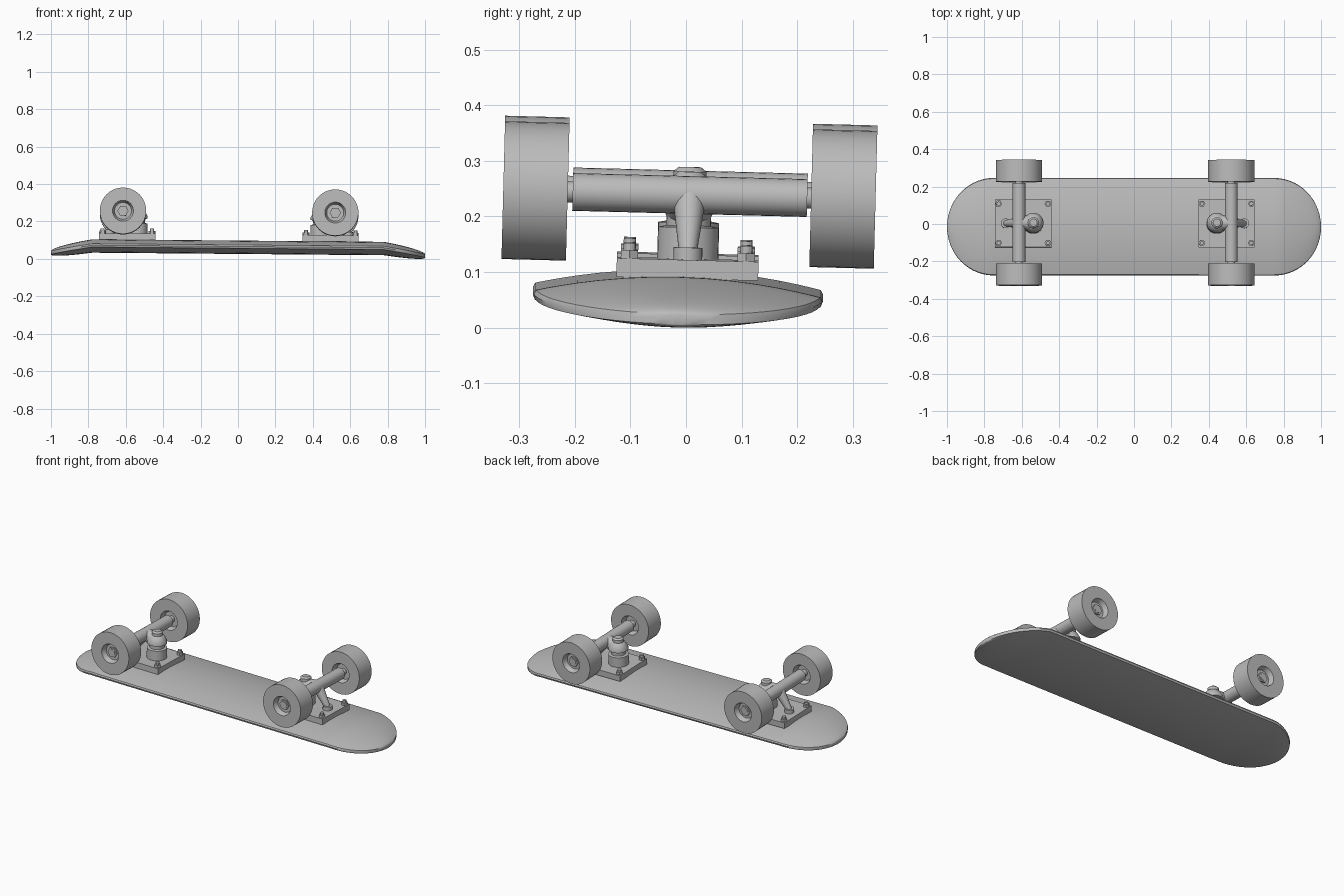
import bpy, bmesh, math
from mathutils import Matrix, Vector

if "Cube" in bpy.data.objects:
    bpy.data.objects.remove(bpy.data.objects["Cube"])

grey = bpy.data.materials.new("plain_grey")
grey.diffuse_color = (0.5, 0.5, 0.5, 1)
grey.use_nodes = True
grey.node_tree.nodes["Principled BSDF"].inputs["Base Color"].default_value = grey.diffuse_color

# the whole board rests slightly tilted
TILT = Matrix.Rotation(math.radians(-1.5), 4, 'X') @ Matrix.Rotation(math.radians(0.5), 4, 'Y')


def finish(bm, name, matrix=Matrix(), angle=30):
    bmesh.ops.recalc_face_normals(bm, faces=bm.faces)
    me = bpy.data.meshes.new(name)
    bm.to_mesh(me)
    bm.free()
    me.materials.append(grey)
    ob = bpy.data.objects.new(name, me)
    bpy.context.collection.objects.link(ob)
    ob.matrix_world = TILT @ matrix
    bpy.ops.object.select_all(action='DESELECT')
    ob.select_set(True)
    bpy.context.view_layer.objects.active = ob
    bpy.ops.object.shade_smooth_by_angle(angle=math.radians(angle))
    return ob


def lathe(name, profile, matrix, seg=32, closed=False):
    """Spin (radius, height) points around z."""
    bm = bmesh.new()
    pts = profile + profile[:1] if closed else profile
    vs = [bm.verts.new((r, 0, z)) for r, z in pts]
    es = [bm.edges.new(p) for p in zip(vs, vs[1:])]
    bmesh.ops.spin(bm, geom=vs + es, cent=(0, 0, 0), axis=(0, 0, 1),
                   angle=math.tau, steps=seg, use_duplicate=False)
    bmesh.ops.remove_doubles(bm, verts=bm.verts, dist=1e-5)
    return finish(bm, name, matrix)


def rod(name, a, b, ra, rb, seg=24):
    """Tapered solid rod between two points."""
    a, b = Vector(a), Vector(b)
    d = b - a
    m = Matrix.Translation(a) @ d.to_track_quat('Z', 'Y').to_matrix().to_4x4()
    return lathe(name, [(0, 0), (ra, 0), (rb, d.length), (0, d.length)], m, seg)


def box(name, centre, size):
    bm = bmesh.new()
    bmesh.ops.create_cube(bm, size=1)
    bmesh.ops.scale(bm, vec=size, verts=bm.verts)
    return finish(bm, name, Matrix.Translation(centre))


# deck: crowned cross-sections along the length, bent down at both rounded ends
def deck():
    bm = bmesh.new()
    end = [0.75 + 0.25 * math.sin(math.pi / 2 * i / 14) for i in range(15)]
    end[-1] = 0.9999
    xs = [-x for x in reversed(end)] + [-0.4, 0, 0.4] + end
    n = 16
    rings = []
    for x in xs:
        t = max(0, (abs(x) - 0.75) / 0.25)
        w = math.sqrt(1 - t * t)
        e = 0.055 - 0.035 * max(0, (abs(x) - 0.78) / 0.22)
        vs = [-math.cos(math.pi * i / n) for i in range(n + 1)]
        pts = [(v, 0.008 + 0.03 * (1 - v * v) * w) for v in vs]
        pts += [(1 + 0.015, 0)]
        pts += [(v, -0.010 - 0.023 * (1 - v * v) * w) for v in reversed(vs)]
        pts += [(-1 - 0.015, 0)]
        rings.append([bm.verts.new((x, -0.016 + 0.257 * w * v, e + z)) for v, z in pts])
    for a, b in zip(rings, rings[1:]):
        for i in range(len(a)):
            j = (i + 1) % len(a)
            bm.faces.new((a[i], a[j], b[j], b[i]))
    bm.faces.new(rings[0])
    bm.faces.new(rings[-1])
    finish(bm, "deck", angle=40)


deck()

WHEEL = [(0.018, -0.03), (0.045, -0.03), (0.056, -0.058), (0.124, -0.058),
         (0.124, 0.058), (0.056, 0.058), (0.045, 0.03), (0.018, 0.03)]
KINGPIN = [(0, 0.12), (0.055, 0.12), (0.055, 0.18), (0.04, 0.183), (0.04, 0.205),
           (0.054, 0.207), (0.054, 0.222), (0.038, 0.25), (0.03, 0.255),
           (0.03, 0.272), (0.02, 0.28), (0, 0.28)]
AXLE_Z = 0.239

# trucks: side is -1 for the left truck, 1 for the right
for label, side, ax, plate_x in (("left", -1, -0.617, -0.593), ("right", 1, 0.518, 0.494)):
    box(label + "_base_plate", (plate_x, 0, 0.106), (0.30, 0.255, 0.034))
    for dx in (-0.132, 0.132):
        for y in (-0.105, 0.105):
            p = (plate_x + dx, y)
            rod(label + "_bolt", (*p, 0.12), (*p, 0.138), 0.018, 0.018, 6)
            rod(label + "_bolt_tip", (*p, 0.138), (*p, 0.15), 0.011, 0.011, 12)
    lathe(label + "_kingpin", KINGPIN, Matrix.Translation((ax - side * 0.077, 0, 0)))
    # pivot arm and its cup on the outer side
    px = ax + side * 0.07
    rod(label + "_pivot_cup", (px, 0, 0.12), (px, 0, 0.145), 0.026, 0.026)
    rod(label + "_pivot_arm", (px, 0, 0.135), (ax + side * 0.005, 0, 0.235), 0.016, 0.03)
    rod(label + "_yoke", (ax, 0, AXLE_Z), (ax - side * 0.077, 0, 0.218), 0.033, 0.045)
    # hanger with the axle inside
    rod(label + "_hanger", (ax, -0.21, AXLE_Z), (ax, 0.212, AXLE_Z), 0.034, 0.034)
    rod(label + "_axle", (ax, -0.318, AXLE_Z), (ax, 0.318, AXLE_Z), 0.019, 0.019, 16)
    for y in (-1, 1):
        m = Matrix.Translation((ax, y * 0.277, AXLE_Z)) @ Matrix.Rotation(math.pi / 2, 4, 'X')
        lathe(label + "_wheel", WHEEL, m, 40, closed=True)
        rod(label + "_axle_nut", (ax, y * 0.3, AXLE_Z), (ax, y * 0.316, AXLE_Z), 0.03, 0.03, 6)

# rest the lowest point on the ground
bpy.context.view_layer.update()
obs = list(bpy.context.scene.objects)
low = min((o.matrix_world @ v.co).z for o in obs for v in o.data.vertices)
for o in obs:
    o.matrix_world = Matrix.Translation((0, 0, -low)) @ o.matrix_world
